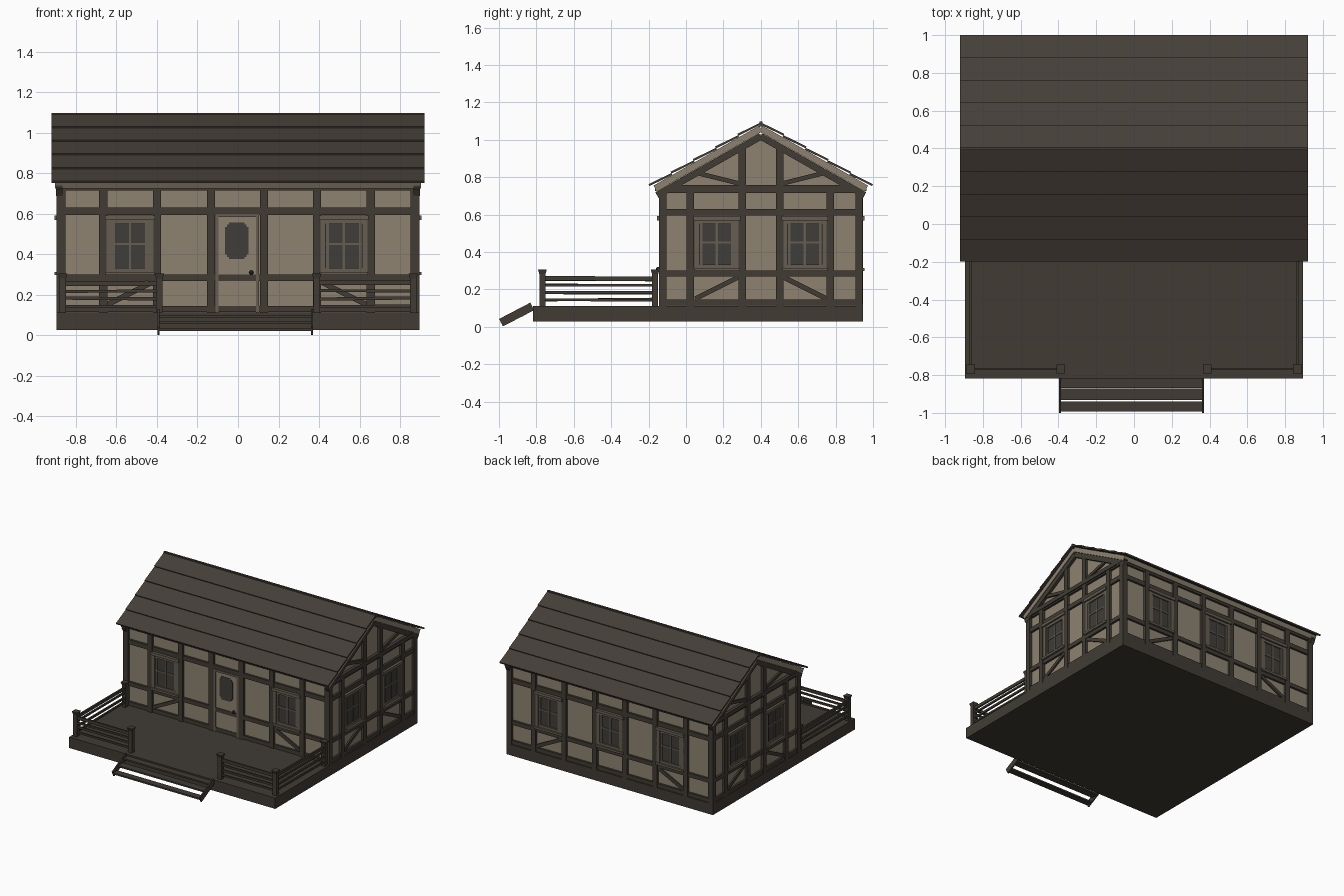
import bpy, bmesh, math, random
from mathutils import Matrix, Vector

random.seed(4)
cube = bpy.data.objects.get("Cube")
if cube:
    bpy.data.objects.remove(cube)


def material(name, rgb):
    m = bpy.data.materials.new(name)
    m.use_nodes = True
    m.diffuse_color = (*rgb, 1)
    m.node_tree.nodes["Principled BSDF"].inputs["Base Color"].default_value = (*rgb, 1)
    return m


PLASTER = material("tan plaster", (0.27, 0.225, 0.165))
TIMBER = material("dark timber", (0.052, 0.044, 0.034))
ROOFING = material("roof brown", (0.06, 0.049, 0.039))
TRIM = material("window trim brown", (0.13, 0.11, 0.082))
GLASS = material("dark glass", (0.05, 0.047, 0.041))
METAL = material("black iron", (0.015, 0.014, 0.012))


def finish(name, bm, mat):
    bmesh.ops.recalc_face_normals(bm, faces=bm.faces)
    mesh = bpy.data.meshes.new(name)
    bm.to_mesh(mesh)
    bm.free()
    mesh.materials.append(mat)
    obj = bpy.data.objects.new(name, mesh)
    bpy.context.collection.objects.link(obj)
    return obj


def frame(degrees, distance):
    """Wall frame: u runs along the wall, n points outward, z is up."""
    return (Matrix.Translation((0, 0.4, 0)) @ Matrix.Rotation(math.radians(degrees), 4, "Z")
            @ Matrix.Translation((0, -distance, 0)))


def beam(bm, M, p, q, width, n0, n1):
    """Box from p to q (u, z) with an in-plane width and an outward range."""
    p, q = Vector(p), Vector(q)
    d, mid = q - p, (p + q) / 2
    M = (M @ Matrix.Translation((mid.x, -(n0 + n1) / 2, mid.y))
         @ Matrix.Rotation(-math.atan2(d.y, d.x), 4, "Y")
         @ Matrix.Diagonal((d.length, n1 - n0, width, 1)))
    bmesh.ops.create_cube(bm, size=1, matrix=M)


def box(bm, lo, hi):
    lo, hi = Vector(lo), Vector(hi)
    M = Matrix.Translation((lo + hi) / 2) @ Matrix.Diagonal((*(hi - lo), 1))
    bmesh.ops.create_cube(bm, size=1, matrix=M)


FRONT, BACK = frame(0, 0.525), frame(180, 0.525)
RIGHT, LEFT = frame(90, 0.875), frame(-90, 0.875)
SIDE = frame(90, 0)
DECK, EAVE = 0.112, 0.735
PITCH = 0.567

# Platform under house and porch
bm = bmesh.new()
box(bm, (-0.895, -0.817, 0.027), (0.895, 0.945, DECK))
finish("platform", bm, TIMBER)

# House body: gabled profile extruded along x
bm = bmesh.new()
profile = [(-0.525, 0.1), (0.525, 0.1), (0.525, EAVE), (0, 1.03), (-0.525, EAVE)]
face = bm.faces.new([bm.verts.new((-0.875, 0.4 + u, z)) for u, z in profile])
moved = bmesh.ops.extrude_face_region(bm, geom=[face])["geom"]
bmesh.ops.translate(bm, vec=(1.75, 0, 0), verts=[v for v in moved if isinstance(v, bmesh.types.BMVert)])
finish("plaster_walls", bm, PLASTER)


# Timber framing of each wall
def framing(name, M, posts, half, windows):
    bm = bmesh.new()
    for u in posts:
        beam(bm, M, (u, DECK), (u, EAVE), 0.04, -0.01, 0.02)
    for z, w in ((0.13, 0.03), (0.284, 0.032), (0.613, 0.036), (EAVE - 0.005, 0.03)):
        beam(bm, M, (-half, z), (half, z), w, -0.01, 0.016)
    # Diagonal braces below the outer windows
    for u in windows:
        s = math.copysign(1, u)
        if u:
            beam(bm, M, (u + s * 0.115, 0.15), (u - s * 0.115, 0.265), 0.026, -0.01, 0.012)
    return bm


LONG_POSTS = (-0.872, -0.665, -0.4, -0.133, 0.128, 0.39, 0.655, 0.872)
GABLE_POSTS = (-0.525, -0.378, -0.1, 0.1, 0.37, 0.525)
finish("front_timbers", framing("front", FRONT, LONG_POSTS, 0.88, (-0.533, 0.522)), TIMBER)
finish("back_timbers", framing("back", BACK, LONG_POSTS, 0.88, (-0.533, 0, 0.522)), TIMBER)
for name, M in (("right", RIGHT), ("left", LEFT)):
    bm = framing(name, M, GABLE_POSTS, 0.53, (-0.235, 0.235))
    beam(bm, M, (-0.565, 0.743), (0.565, 0.743), 0.032, -0.01, 0.024)
    for s in (-1, 1):
        beam(bm, M, (s * 0.1, EAVE), (s * 0.1, 0.98), 0.04, -0.01, 0.02)
        beam(bm, M, (0, 1.018), (s * 0.555, 1.018 - PITCH * 0.555), 0.036, -0.01, 0.022)
        beam(bm, M, (s * 0.11, 0.765), (s * 0.35, 0.825), 0.024, -0.01, 0.014)
    finish(name + "_gable_timbers", bm, TIMBER)


# Windows: casing, sash bars and pane
def window(name, M, u, width):
    h, lo, hi = width / 2, 0.305, 0.572
    bm = bmesh.new()
    for s in (-1, 1):
        beam(bm, M, (u + s * (h - 0.012), lo), (u + s * (h - 0.012), hi), 0.026, 0, 0.02)
        beam(bm, M, (u + s * (h - 0.034), lo), (u + s * (h - 0.034), hi), 0.014, 0, 0.013)
    for z in (lo + 0.016, hi - 0.012):
        beam(bm, M, (u - h, z), (u + h, z), 0.022, 0, 0.016)
    beam(bm, M, (u - h - 0.008, hi + 0.008), (u + h + 0.008, hi + 0.008), 0.022, 0, 0.03)
    beam(bm, M, (u - h - 0.005, lo), (u + h + 0.005, lo), 0.016, 0, 0.03)
    beam(bm, M, (u, lo), (u, hi), 0.012, 0, 0.012)
    beam(bm, M, (u - h, 0.45), (u + h, 0.45), 0.01, 0, 0.011)
    finish(name + "_frame", bm, TRIM)
    bm = bmesh.new()
    beam(bm, M, (u - h + 0.01, 0.44), (u + h - 0.01, 0.44), 0.25, 0, 0.006)
    finish(name + "_pane", bm, GLASS)


for name, M, centres, width in (("front", FRONT, (-0.533, 0.522), 0.23),
                                ("back", BACK, (-0.533, 0, 0.522), 0.23),
                                ("right", RIGHT, (-0.235, 0.235), 0.235),
                                ("left", LEFT, (-0.235, 0.235), 0.235)):
    for i, u in enumerate(centres):
        window(f"{name}_window_{i + 1}", M, u, width)

# Front door with a stepped pane and a knob
bm = bmesh.new()
beam(bm, FRONT, (-0.004, 0.14), (-0.004, 0.585), 0.19, 0, 0.012)
finish("door", bm, PLASTER)
bm = bmesh.new()
for u in (-0.104, 0.096):
    beam(bm, FRONT, (u, DECK), (u, 0.59), 0.016, 0, 0.018)
beam(bm, FRONT, (-0.112, 0.592), (0.104, 0.592), 0.016, 0, 0.02)
finish("door_frame", bm, TRIM)
bm = bmesh.new()
for w, h in ((0.115, 0.135), (0.098, 0.162), (0.078, 0.182)):
    beam(bm, FRONT, (-0.006, 0.467 - h / 2), (-0.006, 0.467 + h / 2), w, 0.008, 0.015)
finish("door_pane", bm, GLASS)
bm = bmesh.new()
bmesh.ops.create_uvsphere(bm, u_segments=12, v_segments=8, radius=0.011,
                          matrix=FRONT @ Matrix.Translation((0.066, -0.024, 0.31)))
knob = finish("door_knob", bm, METAL)
knob.data.shade_smooth()

# Roof underlay, then overlapping boards on each slope
bm = bmesh.new()
for s in (-1, 1):
    beam(bm, SIDE, (0, 1.06), (s * 0.565, 1.06 - PITCH * 0.565), 0.035, -0.902, 0.902)
finish("roof_underlay", bm, PLASTER)
bm = bmesh.new()
for s in (-1, 1):
    for i in range(5):
        a, b = 0.119 * i, min(0.119 * (i + 1) + 0.004, 0.597)
        beam(bm, SIDE, (s * a, 1.087 - PITCH * a), (s * b, 1.096 - PITCH * b), 0.011, -0.92, 0.92)
box(bm, (-0.92, 0.392, 1.07), (0.92, 0.408, 1.098))
finish("roof_boards", bm, ROOFING)

# Porch posts with flared caps
bm = bmesh.new()
for s in (-1, 1):
    for x, y in ((0.865, -0.768), (0.388, -0.768), (0.865, -0.165)):
        box(bm, (s * x - 0.016, y - 0.016, DECK - 0.01), (s * x + 0.016, y + 0.016, 0.29))
        bmesh.ops.create_cone(bm, cap_ends=True, segments=4, radius1=0.02, radius2=0.033, depth=0.03,
                              matrix=Matrix.Translation((s * x, y, 0.29)) @ Matrix.Rotation(math.pi / 4, 4, "Z"))
finish("porch_posts", bm, TIMBER)

# Porch rails, slightly crooked
bm = bmesh.new()
for s in (-1, 1):
    for z, w in ((0.258, 0.024), (0.22, 0.014), (0.182, 0.016), (0.145, 0.014)):
        a, b, c, d = (z + random.uniform(-0.004, 0.004) for _ in range(4))
        beam(bm, Matrix(), (s * 0.865, a), (s * 0.388, b), w, 0.762, 0.774)
        beam(bm, SIDE, (-1.168, c), (-0.565, d), w, s * 0.865 - 0.006, s * 0.865 + 0.006)
finish("porch_rails", bm, TIMBER)

# Steps between two sloping stringers
bm = bmesh.new()
for x in (-0.392, 0.365):
    beam(bm, SIDE, (-1.389, 0.022), (-1.222, 0.109), 0.045, x - 0.005, x + 0.005)
finish("step_stringers", bm, TIMBER)
bm = bmesh.new()
for y0, y1, z in ((-0.868, -0.812, 0.1), (-0.932, -0.872, 0.068), (-0.993, -0.941, 0.034)):
    box(bm, (-0.392, y0, z - 0.012), (0.365, y1, z))
finish("step_treads", bm, TIMBER)
